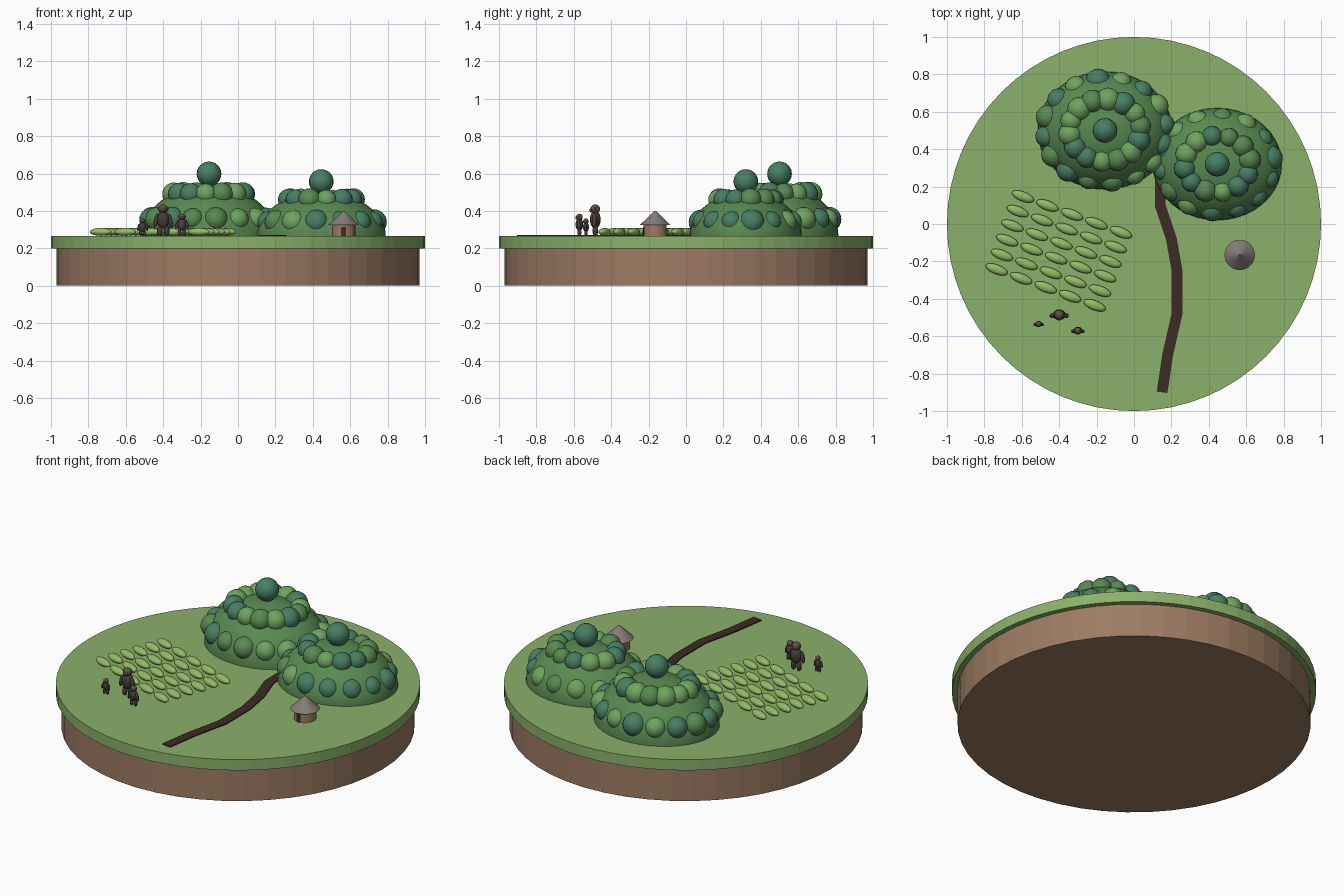
import bpy, bmesh, math, random
from mathutils import Matrix, Vector

random.seed(4)
if "Cube" in bpy.data.objects:
    bpy.data.objects.remove(bpy.data.objects["Cube"], do_unlink=True)


def material(name, r, g, b):
    m = bpy.data.materials.new(name)
    m.use_nodes = True
    m.diffuse_color = (r, g, b, 1)
    m.node_tree.nodes["Principled BSDF"].inputs["Base Color"].default_value = (r, g, b, 1)
    return m


soil = material("soil brown", .34, .20, .125)
grass = material("grass green", .26, .44, .145)
hill_green = material("hill green", .10, .25, .085)
teal = material("deep foliage green", .065, .21, .125)
leaf = material("light foliage green", .16, .37, .115)
path_brown = material("path dark brown", .045, .024, .018)
crop_green = material("crop green", .30, .50, .14)
charcoal = material("charcoal", .06, .047, .044)
thatch = material("thatch grey", .23, .20, .185)
head_brown = material("head brown", .13, .08, .055)

GROUND = .265


def finish(name, bm, mats, smooth=False):
    mesh = bpy.data.meshes.new(name)
    for f in bm.faces:
        f.smooth = smooth
    bm.to_mesh(mesh)
    bm.free()
    for m in mats:
        mesh.materials.append(m)
    ob = bpy.data.objects.new(name, mesh)
    bpy.context.collection.objects.link(ob)
    return ob


def ball(bm, pos, size, mat=0, turn=0, tilt=0, seg=20, rings=12):
    """Add an ellipsoid to a mesh, turned about z and leaned sideways."""
    mx = (Matrix.Translation(pos) @ Matrix.Rotation(turn, 4, 'Z')
          @ Matrix.Rotation(tilt, 4, 'Y') @ Matrix.Diagonal((*size, 1)))
    made = bmesh.ops.create_uvsphere(bm, u_segments=seg, v_segments=rings, radius=1, matrix=mx)
    for v in made["verts"]:
        for f in v.link_faces:
            f.material_index = mat


def cone(name, x, y, z0, z1, r0, r1, sides, mat):
    bm = bmesh.new()
    bmesh.ops.create_cone(bm, cap_ends=True, segments=sides, radius1=r0, radius2=r1,
                          depth=z1 - z0, matrix=Matrix.Translation((x, y, (z0 + z1) / 2)))
    return finish(name, bm, [mat])


# Round base
cone("soil_base", 0, 0, 0, .2, .97, .97, 48, soil)
cone("grass_disc", 0, 0, .2, GROUND, 1, 1, 64, grass)


# Wooded hills: half ellipsoid with rings of round bushes
def hill(name, x, y, rx, ry, height, top_z, rings):
    bm = bmesh.new()
    ball(bm, (x, y, GROUND), (rx, ry, height), seg=40, rings=24)
    bmesh.ops.bisect_plane(bm, geom=bm.verts[:] + bm.edges[:] + bm.faces[:],
                           plane_co=(0, 0, GROUND - .01), plane_no=(0, 0, 1), clear_inner=True)
    finish(name, bm, [hill_green], True)

    bm = bmesh.new()
    for count, ax, ay, z, size in rings:
        for i in range(count):
            a = math.tau * (i + .3) / count
            s = size * random.uniform(.92, 1.1)
            ball(bm, (x + ax * math.cos(a), y + ay * math.sin(a), z), (s, s, s),
                 random.choice((0, 0, 1, 2, 2)))
    ball(bm, (x, y, top_z), (.066, .066, .066))
    finish(name + "_bushes", bm, [teal, hill_green, leaf], True)


hill("large_hill", -.155, .5, .36, .315, .27, .598,
     [(16, .315, .265, .355, .062), (14, .19, .165, .49, .06)])
hill("small_hill", .445, .32, .345, .30, .235, .557,
     [(14, .285, .24, .34, .062), (12, .175, .15, .46, .056)])

# Winding path as a thin swept strip
points = [Vector(p) for p in ((.14, .3), (.14, .1), (.20, -.08), (.23, -.25),
                              (.23, -.48), (.18, -.70), (.15, -.90))]
bm = bmesh.new()
previous = None
for i, p in enumerate(points):
    along = (points[min(i + 1, len(points) - 1)] - points[max(i - 1, 0)]).normalized()
    side = Vector((-along.y, along.x)) * .029
    pair = [bm.verts.new((*(p + side * s), GROUND + .001)) for s in (-1, 1)]
    if previous:
        bm.faces.new((previous[0], previous[1], pair[1], pair[0]))
    previous = pair
bmesh.ops.recalc_face_normals(bm, faces=bm.faces)
made = bmesh.ops.extrude_face_region(bm, geom=bm.faces[:])
for v in made["geom"]:
    if isinstance(v, bmesh.types.BMVert):
        v.co.z += .006
bmesh.ops.recalc_face_normals(bm, faces=bm.faces)
finish("path", bm, [path_brown])

# Slanted crop field
bm = bmesh.new()
for row in range(6):
    for col in range(5):
        ball(bm, (-.594 + .131 * col - .028 * row, .147 - .048 * col - .078 * row, .288),
             (.063, .026, .021), turn=math.radians(-21), seg=16, rings=10)
finish("crop_rows", bm, [crop_green], True)

# Round hut with a doorway and conical roof
hx, hy = .565, -.165
cone("hut_wall", hx, hy, GROUND, .335, .062, .062, 24, soil)
roof = cone("hut_roof", hx, hy, .325, .40, .081, .004, 32, thatch)
for f in roof.data.polygons:
    f.use_smooth = len(f.vertices) == 4
bm = bmesh.new()
bmesh.ops.create_cube(bm, size=1, matrix=Matrix.Translation((hx, hy - .06, .29))
                      @ Matrix.Diagonal((.026, .009, .05, 1)))
finish("hut_door", bm, [path_brown])


# Standing figures, h is the full height
def figure(name, x, y, h):
    bm = bmesh.new()

    def part(dx, dy, dz, sx, sy, sz, mat=0, tilt=0):
        ball(bm, (x + dx * h, y + dy * h, GROUND + dz * h),
             (sx * h, sy * h, sz * h), mat, tilt=tilt, seg=16, rings=10)

    part(0, 0, .52, .20, .17, .28)
    part(0, 0, .85, .15, .15, .15, 1)
    part(0, -.11, .82, .09, .07, .08)
    for s in (-1, 1):
        part(s * .11, 0, .17, .085, .09, .18)
        part(s * .22, -.03, .50, .07, .08, .22, tilt=-s * .2)
        part(s * .14, 0, .87, .04, .03, .05, 1)
    finish(name, bm, [charcoal, head_brown], True)


figure("adult_figure", -.40, -.485, .17)
figure("left_child_figure", -.30, -.57, .12)
figure("right_child_figure", -.51, -.535, .095)
